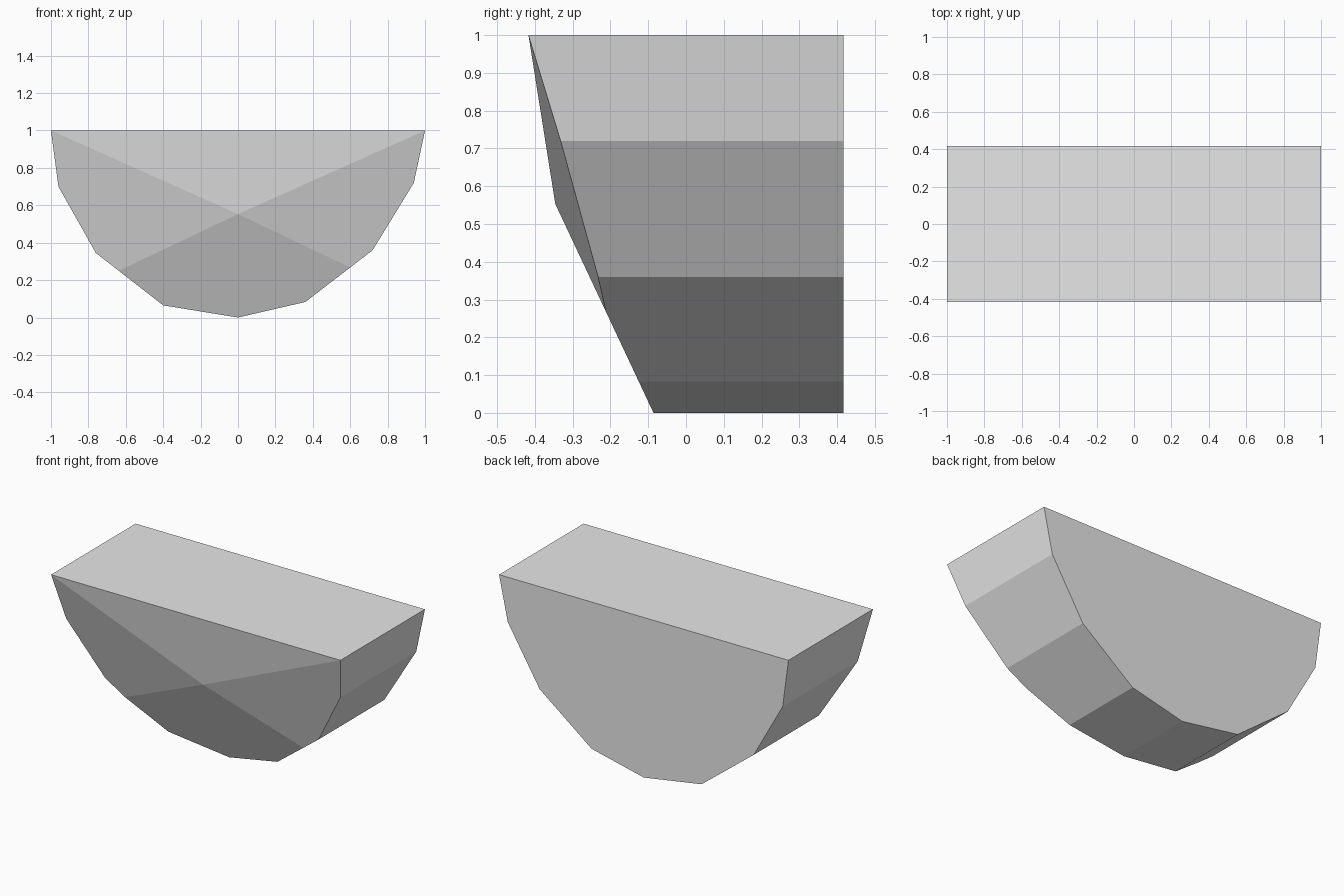
import bpy
import bmesh
from mathutils import Vector

cube = bpy.data.objects.get("Cube")
if cube:
    bpy.data.objects.remove(cube, do_unlink=True)

# Single flat colour
grey = bpy.data.materials.new("light_grey")
grey.use_nodes = True
colour = (0.8, 0.8, 0.8, 1.0)
grey.diffuse_color = colour
grey.node_tree.nodes["Principled BSDF"].inputs["Base Color"].default_value = colour

# Half-round outline extruded from front to back
HALF_DEPTH = 0.417
outline = [(-1, 1), (-0.96, 0.7), (-0.76, 0.345), (-0.4, 0.065), (0, 0),
           (0.36, 0.083), (0.72, 0.36), (0.94, 0.72), (1, 1)]
bm = bmesh.new()
front = bm.faces.new([bm.verts.new((x, -HALF_DEPTH, z)) for x, z in outline])
back = bmesh.ops.extrude_face_region(bm, geom=[front])["geom"]
bmesh.ops.translate(bm, vec=(0, 2 * HALF_DEPTH, 0),
                    verts=[v for v in back if isinstance(v, bmesh.types.BMVert)])
bmesh.ops.recalc_face_normals(bm, faces=bm.faces[:])


def slice_front(a, b, c):
    """Cut away the front along the plane through three points, then cap it."""
    a, b, c = Vector(a), Vector(b), Vector(c)
    normal = (b - a).cross(c - a).normalized()
    if normal.y > 0:
        normal.negate()
    bmesh.ops.bisect_plane(bm, geom=bm.verts[:] + bm.edges[:] + bm.faces[:],
                           dist=1e-5, plane_co=a, plane_no=normal, clear_outer=True)
    rim = [e for e in bm.edges if e.is_boundary]
    if rim:
        bmesh.ops.holes_fill(bm, edges=rim, sides=0)


# Four facets meeting at a shallow peak on the front
peak = (0, -0.346, 0.553)
low = (0, -0.086, 0)
slice_front(peak, low, (1, -0.086, 0))
for side in (-1, 1):
    slice_front(peak, (side, -HALF_DEPTH, 1), (side * 0.62, -0.208, 0.26))
slice_front(peak, (-1, -HALF_DEPTH, 1), (1, -HALF_DEPTH, 1))
bmesh.ops.recalc_face_normals(bm, faces=bm.faces[:])

mesh = bpy.data.meshes.new("half_round_block")
bm.to_mesh(mesh)
bm.free()
mesh.materials.append(grey)
block = bpy.data.objects.new("half_round_block", mesh)
bpy.context.scene.collection.objects.link(block)
